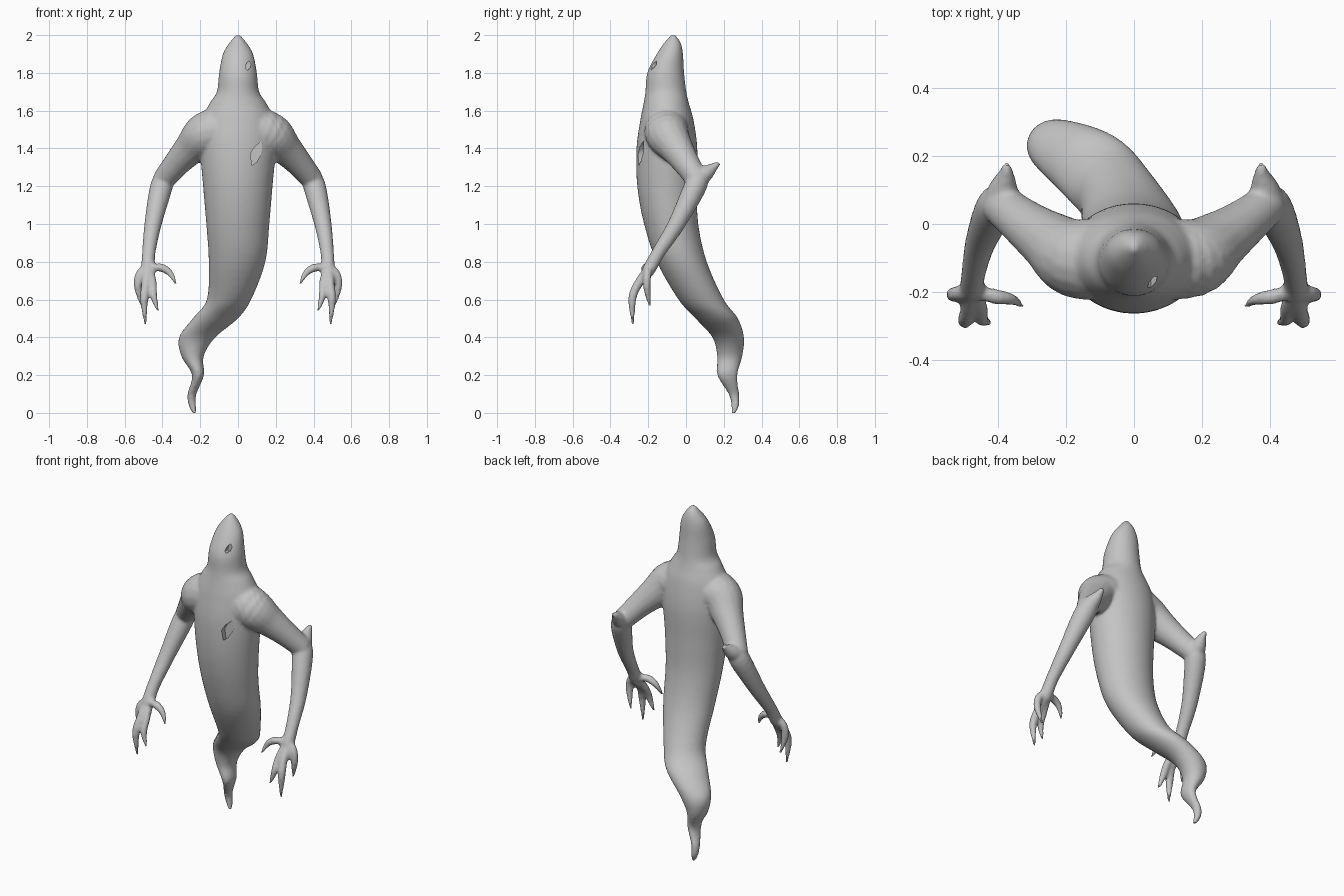
import bpy, bmesh, math
from mathutils import Vector

if "Cube" in bpy.data.objects:
    bpy.data.objects.remove(bpy.data.objects["Cube"], do_unlink=True)

skin = bpy.data.materials.new("pale grey skin")
skin.use_nodes = True
GREY = (0.55, 0.55, 0.55, 1)
skin.diffuse_color = GREY
skin.node_tree.nodes["Principled BSDF"].inputs["Base Color"].default_value = GREY


def spline(points, steps=5):
    """Catmull-Rom through tuples of any length."""
    pts = [points[0]] + list(points) + [points[-1]]
    out = []
    for a, b, c, d in zip(pts, pts[1:], pts[2:], pts[3:]):
        for i in range(steps):
            t = i / steps
            out.append([q + t / 2 * (r - p + t * (2 * p - 5 * q + 4 * r - s + t * (3 * (q - r) + s - p)))
                        for p, q, r, s in zip(a, b, c, d)])
    out.append(list(points[-1]))
    return out


def loft(name, rings, sides=24):
    """Closed skin over rings given as (centre, axis_u, axis_v)."""
    bm = bmesh.new()
    loops = []
    for c, u, v in rings:
        angles = [2 * math.pi * i / sides for i in range(sides)]
        loops.append([bm.verts.new(c + u * math.cos(a) + v * math.sin(a)) for a in angles])
    for low, high in zip(loops, loops[1:]):
        for i in range(sides):
            j = (i + 1) % sides
            bm.faces.new((low[i], low[j], high[j], high[i]))
    bm.faces.new(loops[0])
    bm.faces.new(loops[-1])
    bmesh.ops.recalc_face_normals(bm, faces=bm.faces)
    mesh = bpy.data.meshes.new(name)
    bm.to_mesh(mesh)
    bm.free()
    mesh.materials.append(skin)
    obj = bpy.data.objects.new(name, mesh)
    bpy.context.collection.objects.link(obj)
    return obj


def limb(name, points, side):
    """Round tapering tube through (x, y, z, radius) points."""
    path = spline(points)
    centres = [Vector((side * p[0], p[1], p[2])) for p in path]
    rings = []
    for i, c in enumerate(centres):
        along = (centres[min(i + 1, len(path) - 1)] - centres[max(i - 1, 0)]).normalized()
        u = along.cross(Vector((side, 0.3, 0))).normalized()
        r = max(path[i][3], 0.004)
        rings.append((c, u * r, along.cross(u) * r))
    return loft(name, rings, 16)


# Head, torso and curling tail: z, x min, x max, y min, y max
BODY = [
    (-0.004, -0.24, -0.22, 0.24, 0.262), (0.04, -0.262, -0.222, 0.24, 0.282),
    (0.1, -0.268, -0.22, 0.225, 0.282), (0.2, -0.243, -0.18, 0.165, 0.272),
    (0.3, -0.3, -0.182, 0.165, 0.298), (0.4, -0.312, -0.12, 0.14, 0.307),
    (0.5, -0.24, 0.0, 0.05, 0.275), (0.6, -0.165, 0.07, -0.04, 0.2),
    (0.8, -0.155, 0.145, -0.155, 0.11), (1.0, -0.168, 0.166, -0.222, 0.065),
    (1.2, -0.185, 0.183, -0.258, 0.058), (1.4, -0.2, 0.2, -0.262, 0.06),
    (1.55, -0.19, 0.19, -0.242, 0.04), (1.64, -0.15, 0.15, -0.224, 0.015),
    (1.7, -0.112, 0.112, -0.215, 0.002), (1.8, -0.1, 0.1, -0.205, -0.01),
    (1.9, -0.08, 0.08, -0.155, -0.016), (1.96, -0.045, 0.045, -0.115, -0.028),
    (2.0, -0.012, 0.012, -0.08, -0.055)]
parts = [loft("ghost_body", [
    (Vector(((x0 + x1) / 2, (y0 + y1) / 2, z)), Vector(((x1 - x0) / 2, 0, 0)), Vector((0, (y1 - y0) / 2, 0)))
    for z, x0, x1, y0, y1 in spline(BODY)], 40)]

# Arm pieces for one side: x, y, z, radius
LIMBS = {
    "upper_arm": [(0.06, -0.1, 1.51, 0.12), (0.17, -0.1, 1.475, 0.118), (0.25, -0.05, 1.4, 0.09),
                  (0.32, 0.0, 1.325, 0.072), (0.395, 0.06, 1.235, 0.06)],
    "forearm": [(0.375, 0.075, 1.27, 0.045), (0.405, 0.05, 1.2, 0.06), (0.45, -0.05, 1.0, 0.046),
                (0.472, -0.145, 0.85, 0.036), (0.477, -0.19, 0.77, 0.036), (0.48, -0.21, 0.73, 0.03)],
    "elbow_spike": [(0.395, 0.04, 1.23, 0.055), (0.385, 0.1, 1.265, 0.045),
                    (0.376, 0.145, 1.3, 0.025), (0.374, 0.178, 1.325, 0.01)],
    "thumb": [(0.475, -0.195, 0.765, 0.025), (0.41, -0.213, 0.77, 0.023),
              (0.36, -0.222, 0.74, 0.018), (0.328, -0.24, 0.68, 0.007)],
    "first_finger": [(0.47, -0.2, 0.75, 0.027), (0.452, -0.245, 0.69, 0.022),
                     (0.447, -0.28, 0.62, 0.02), (0.422, -0.29, 0.535, 0.007)],
    "middle_finger": [(0.48, -0.2, 0.75, 0.03), (0.488, -0.255, 0.68, 0.024),
                      (0.497, -0.285, 0.6, 0.022), (0.49, -0.28, 0.465, 0.007)],
    "outer_finger": [(0.485, -0.195, 0.765, 0.026), (0.524, -0.205, 0.73, 0.022),
                     (0.53, -0.207, 0.66, 0.02), (0.508, -0.19, 0.56, 0.007)]}
for side in (1, -1):
    for name, points in LIMBS.items():
        parts.append(limb(name, points, side))

# Fuse everything into one soft skin
body = parts[0]
bpy.ops.object.select_all(action="DESELECT")
for p in parts:
    p.select_set(True)
bpy.context.view_layer.objects.active = body
bpy.ops.object.join()
fuse = body.modifiers.new("fuse", "REMESH")
fuse.mode = "VOXEL"
fuse.voxel_size = 0.009
soften = body.modifiers.new("soften", "SMOOTH")
soften.factor = 0.5
soften.iterations = 7

# Shallow eye and chest pits: front outline and depth
PITS = {
    "eye_pit": ([(0.04, 1.825), (0.044, 1.85), (0.06, 1.867), (0.07, 1.852), (0.065, 1.828), (0.05, 1.815)], -0.155),
    "chest_pit": ([(0.065, 1.37), (0.085, 1.405), (0.125, 1.44), (0.127, 1.38), (0.1, 1.33), (0.075, 1.31)], -0.222)}
cutters = []
for name, (outline, depth) in PITS.items():
    bm = bmesh.new()
    face = bm.faces.new([bm.verts.new((x, -0.4, z)) for x, z in outline])
    grown = bmesh.ops.extrude_face_region(bm, geom=[face])["geom"]
    for v in grown:
        if isinstance(v, bmesh.types.BMVert):
            v.co.y = depth
    bmesh.ops.recalc_face_normals(bm, faces=bm.faces)
    mesh = bpy.data.meshes.new(name)
    bm.to_mesh(mesh)
    bm.free()
    mesh.materials.append(skin)
    cutter = bpy.data.objects.new(name, mesh)
    bpy.context.collection.objects.link(cutter)
    cutter.hide_render = True
    cut = body.modifiers.new(name, "BOOLEAN")
    cut.operation = "DIFFERENCE"
    cut.solver = "EXACT"
    cut.object = cutter
    cutters.append(cutter)

for name in [m.name for m in body.modifiers]:
    bpy.ops.object.modifier_apply(modifier=name)
for cutter in cutters:
    bpy.data.objects.remove(cutter, do_unlink=True)
bpy.ops.object.shade_smooth_by_angle(angle=math.radians(40))
